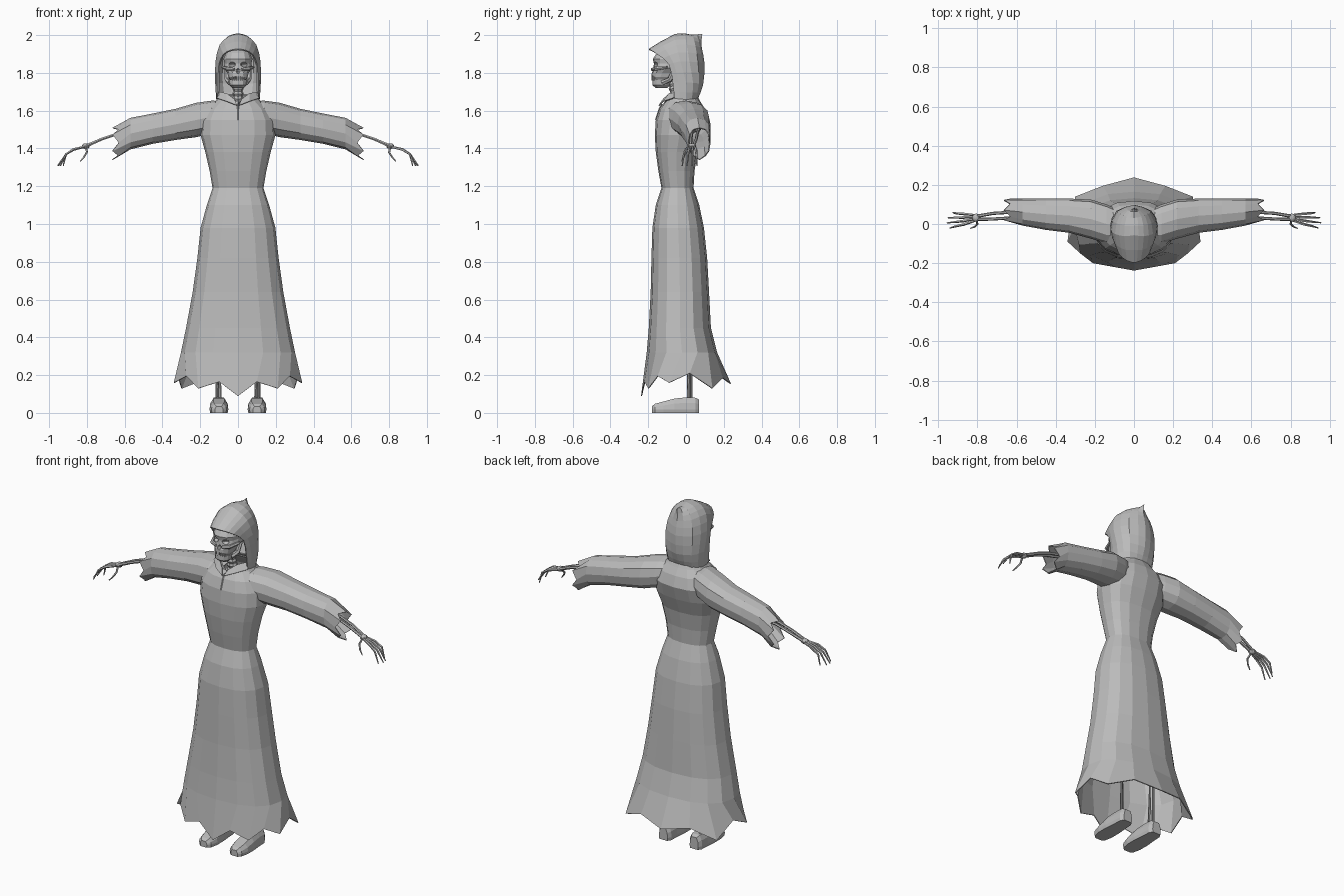
import bpy, bmesh, math
from mathutils import Vector

if "Cube" in bpy.data.objects:
    bpy.data.objects.remove(bpy.data.objects["Cube"])

grey = bpy.data.materials.new("plain grey")
grey.diffuse_color = (0.5, 0.5, 0.5, 1)
grey.use_nodes = True
grey.node_tree.nodes["Principled BSDF"].inputs["Base Color"].default_value = grey.diffuse_color


def make(name, verts, faces, thick=0.0, offset=-1):
    me = bpy.data.meshes.new(name)
    me.from_pydata([tuple(v) for v in verts], [], faces)
    bm = bmesh.new()
    bm.from_mesh(me)
    bmesh.ops.remove_doubles(bm, verts=bm.verts, dist=0.0005)
    bmesh.ops.recalc_face_normals(bm, faces=bm.faces)
    bm.to_mesh(me)
    bm.free()
    me.materials.append(grey)
    ob = bpy.data.objects.new(name, me)
    bpy.context.collection.objects.link(ob)
    if thick:
        m = ob.modifiers.new("cloth", 'SOLIDIFY')
        m.thickness, m.offset = thick, offset
    return ob


def loft(name, rings, closed=True, caps=False, thick=0.0, offset=-1):
    n = len(rings[0])
    verts = [p for r in rings for p in r]
    faces = []
    for i in range(len(rings) - 1):
        for j in range(n if closed else n - 1):
            k = (j + 1) % n
            faces.append((i*n + j, i*n + k, (i+1)*n + k, (i+1)*n + j))
    if caps:
        faces += [tuple(range(n)), tuple(range(len(verts) - n, len(verts)))]
    return make(name, verts, faces, thick, offset)


def oval(hx, yf, yb, z, n=16, e=0.85):
    """Rounded cross-section starting at the front centre."""
    pts = []
    for i in range(n):
        a = 2 * math.pi * i / n
        s, c = math.sin(a), -math.cos(a)
        pts.append(Vector((hx * math.copysign(abs(s)**e, s),
                           (yf+yb)/2 + (yb-yf)/2 * math.copysign(abs(c)**e, c), z)))
    return pts


def bone(name, pts, radii, n=6):
    """Tapered tube along a path."""
    pts = [Vector(p) for p in pts]
    rings = []
    for i, p in enumerate(pts):
        d = pts[min(i+1, len(pts)-1)] - pts[max(i-1, 0)]
        q = d.to_track_quat('Z', 'Y')
        rings.append([p + q @ Vector((math.cos(2*math.pi*j/n), math.sin(2*math.pi*j/n), 0)) * radii[i]
                      for j in range(n)])
    return loft(name, rings, caps=True)


def ball(name, loc, size, seg=10, rings=7):
    me = bpy.data.meshes.new(name)
    bm = bmesh.new()
    bmesh.ops.create_uvsphere(bm, u_segments=seg, v_segments=rings, radius=1)
    for v in bm.verts:
        v.co = Vector(loc) + Vector(a*b for a, b in zip(v.co, size))
    bm.to_mesh(me)
    bm.free()
    me.materials.append(grey)
    ob = bpy.data.objects.new(name, me)
    bpy.context.collection.objects.link(ob)
    return ob


def spline(p, sub=2):
    """Smooth curve through the given points."""
    out = []
    for i in range(len(p) - 1):
        a, b, c, d = p[max(i-1, 0)], p[i], p[i+1], p[min(i+2, len(p)-1)]
        for k in range(sub):
            t = k / sub
            out.append(0.5*(2*b + (c-a)*t + (2*a-5*b+4*c-d)*t*t + (3*b-a-3*c+d)*t**3))
    return out + [p[-1]]


# skirt with a ragged hem
hem = [(0, -.238, .09), (.10, -.22, .165), (.21, -.2, .13), (.275, -.15, .195), (.34, -.09, .16),
       (.325, .02, .21), (.3, .14, .13), (.16, .195, .185), (0, .238, .155)]
hem = [Vector(p) for p in hem]
hem += [Vector((-p.x, p.y, p.z)) for p in hem[-2:0:-1]]
skirt = [oval(*r) for r in [(.135, -.13, .04, 1.19), (.165, -.16, .07, 1.1), (.198, -.178, .095, .98),
                            (.215, -.183, .112, .82), (.24, -.187, .122, .64),
                            (.275, -.197, .132, .45), (.302, -.208, .165, .32)]]
loft("skirt", skirt + [hem], thick=.005)

# bodice with a dipped neckline
body = [oval(*r) for r in [(.135, -.13, .04, 1.19), (.15, -.146, .045, 1.28), (.173, -.16, .062, 1.38),
                           (.198, -.165, .095, 1.47), (.195, -.16, .118, 1.55), (.165, -.14, .1, 1.61),
                           (.12, -.11, .075, 1.65), (.095, -.085, .055, 1.685)]]
body[-1][0].z, body[-1][0].y = 1.63, -.125
for j in (1, -1):
    body[-1][j].z = 1.66
loft("bodice", body, thick=.005)
bone("neck_slit", [(0, -.127, 1.635), (0, -.141, 1.61), (0, -.161, 1.55)], [.004, .004, .003], 4)

# shoes: outline stations along y as (y, half width, top)
shoe = [(-.18, .022, .035), (-.165, .04, .048), (-.12, .05, .06), (-.06, .05, .076),
        (0, .044, .082), (.05, .041, .08), (.07, .028, .07)]

for s, side in ((1, "left"), (-1, "right")):
    # collar flap
    make(side + "_collar", [(s*.004, -.145, 1.628), (s*.06, -.122, 1.65), (s*.112, -.07, 1.667),
                            (s*.1, -.04, 1.70), (s*.06, -.09, 1.692), (s*.02, -.122, 1.662)],
         [(0, 1, 4, 5), (1, 2, 3, 4)], .005)
    # sleeve: (x, top, bottom, front, back)
    rings = []
    for x, zt, zb, yf, yb in [(.05, 1.65, 1.53, -.1, .06), (.14, 1.653, 1.48, -.1, .1),
                              (.22, 1.642, 1.46, -.075, .125), (.33, 1.61, 1.445, -.045, .13),
                              (.45, 1.585, 1.425, -.03, .13), (.57, 1.562, 1.395, -.008, .13),
                              (.65, 1.51, 1.35, .012, .13)]:
        ring = []
        for j in range(12):
            a = math.pi * j / 6
            c, d = math.cos(a), math.sin(a)
            ring.append(Vector((s*x, (yf+yb)/2 + (yb-yf)/2*math.copysign(abs(d)**.85, d),
                                (zt+zb)/2 + (zt-zb)/2*math.copysign(abs(c)**.85, c))))
        rings.append(ring)
    for j, p in enumerate(rings[-1]):       # ragged cuff
        p.x += s * (.014 if j % 2 == 0 else -.018)
        p.z -= .012 if j == 6 else 0
    loft(side + "_sleeve", rings, thick=.005, offset=-1)

    # arm bones
    bone(side + "_upper_arm_bone", [(s*.2, .03, 1.56), (s*.46, .06, 1.51)], [.014, .014])
    ball(side + "_elbow", (s*.46, .06, 1.51), (.022, .022, .022), 8, 6)
    for k, off in (("radius", .012), ("ulna", -.012)):
        bone(f"{side}_{k}_bone", [(s*.46, .06+off, 1.51), (s*.64, .045+off*1.2, 1.477), (s*.72, .04+off*1.2, 1.45),
                                  (s*.8, .032+off*.7, 1.415)], [.009, .008, .008, .009])
    ball(side + "_wrist", (s*.806, .032, 1.412), (.021, .022, .015), 8, 6)
    for k, (y0, y1, xe) in enumerate([(.046, .058, .925), (.036, .032, .95), (.026, .006, .955), (.016, -.02, .94)]):
        path = [(.815, y0, 1.408), (.87, (y0+y1)/2, 1.395), (.91, y0*.25+y1*.75, 1.37), (xe, y1, 1.308)]
        bone(f"{side}_finger_{k+1}", [(s*a, b, c) for a, b, c in path], [.006, .0075, .006, .003], 5)
    bone(side + "_thumb", [(s*.805, .018, 1.403), (s*.8, 0, 1.38), (s*.815, -.014, 1.355),
                           (s*.835, -.022, 1.332)], [.006, .006, .005, .003], 5)

    # leg bones and shoe
    bone(side + "_shin_bone", [(s*.098, .015, .06), (s*.098, .015, .55), (s*.09, -.02, 1.0)], [.013, .012, .016])
    bone(side + "_calf_bone", [(s*.112, .028, .06), (s*.112, .028, .55)], [.006, .006])
    rings = []
    for y, w, h in shoe:
        rings.append([Vector((s*.101 + a*w, y, b)) for a, b in
                      ((-.92, 0), (.92, 0), (1, .018), (.92, h*.65), (.6, h), (-.6, h), (-.92, h*.65), (-1, .018))])
    loft(side + "_shoe", rings, caps=True)

# hood: rows from the face rim round to the back seam, stacked up to the peak
rows = [[(.1, -.06, 1.665), (.107, 0, 1.66), (.07, .045, 1.665), (0, .055, 1.665)],
        [(.098, -.068, 1.75), (.113, 0, 1.75), (.08, .062, 1.745), (0, .083, 1.74)],
        [(.094, -.088, 1.845), (.111, -.03, 1.86), (.083, .058, 1.855), (0, .09, 1.85)],
        [(.07, -.15, 1.897), (.09, -.05, 1.945), (.065, .045, 1.94), (0, .076, 1.93)],
        [(.032, -.184, 1.916), (.047, -.06, 1.985), (.034, .035, 1.985), (0, .074, 1.972)],
        [(0, -.193, 1.92), (0, -.055, 1.999), (0, .03, 1.994), (0, .083, 2.0)]]
rows = [spline([Vector(p) for p in r]) for r in rows]
cols = [spline(list(c)) for c in zip(*rows)]
half = [list(r) for r in zip(*cols)]
grid = [r + [Vector((-p.x, p.y, p.z)) for p in r[-2::-1]] for r in half]
loft("hood", grid, closed=False, thick=.008, offset=1)

# skull: stacked sections with carved eye sockets, nose and mouth
skull = loft("skull", [oval(*r, n=14) for r in
                       [(.036, -.168, -.08, 1.757), (.052, -.182, -.05, 1.778), (.058, -.182, -.03, 1.80),
                        (.076, -.172, .0, 1.825), (.073, -.170, .03, 1.85), (.078, -.176, .05, 1.873),
                        (.066, -.155, .05, 1.905), (.042, -.11, .03, 1.94)]], caps=True)
cutters = [ball("socket_cutter", (s*.035, -.178, 1.845), (.024, .034, .015)) for s in (1, -1)]
cutters.append(ball("nose_cutter", (0, -.186, 1.812), (.013, .025, .016), 6, 5))
cutters.append(ball("mouth_cutter", (0, -.18, 1.774), (.04, .03, .007)))
for c in cutters:
    m = skull.modifiers.new("carve", 'BOOLEAN')
    m.operation, m.object, m.solver = 'DIFFERENCE', c, 'EXACT'
    c.hide_render = True
    c.hide_viewport = True

# jaw, cheekbones, teeth and neck
loft("jaw", [oval(*r, n=12) for r in [(.03, -.160, -.1, 1.72), (.045, -.178, -.085, 1.735),
                                      (.05, -.178, -.07, 1.764)]], caps=True)
for s, side in ((1, "left"), (-1, "right")):
    bone(side + "_cheekbone", [(s*.02, -.18, 1.818), (s*.057, -.162, 1.822), (s*.08, -.1, 1.83)],
         [.008, .011, .008])
    bone(side + "_jaw_hinge", [(s*.043, -.125, 1.747), (s*.058, -.085, 1.765), (s*.062, -.06, 1.82)],
         [.014, .013, .011])
for i in range(6):
    x = (i - 2.5) * .011
    bone(f"tooth_{i+1}", [(x, -.178 + abs(x)*.3, 1.76), (x, -.178 + abs(x)*.3, 1.786)], [.0055, .0055], 5)
for i in range(6):
    z = 1.60 + i * .026
    bone(f"neck_bone_{i+1}", [(0, -.045 - i*.004, z), (0, -.046 - i*.004, z+.013), (0, -.047 - i*.004, z+.026)],
         [.024, .03, .024], 8)
